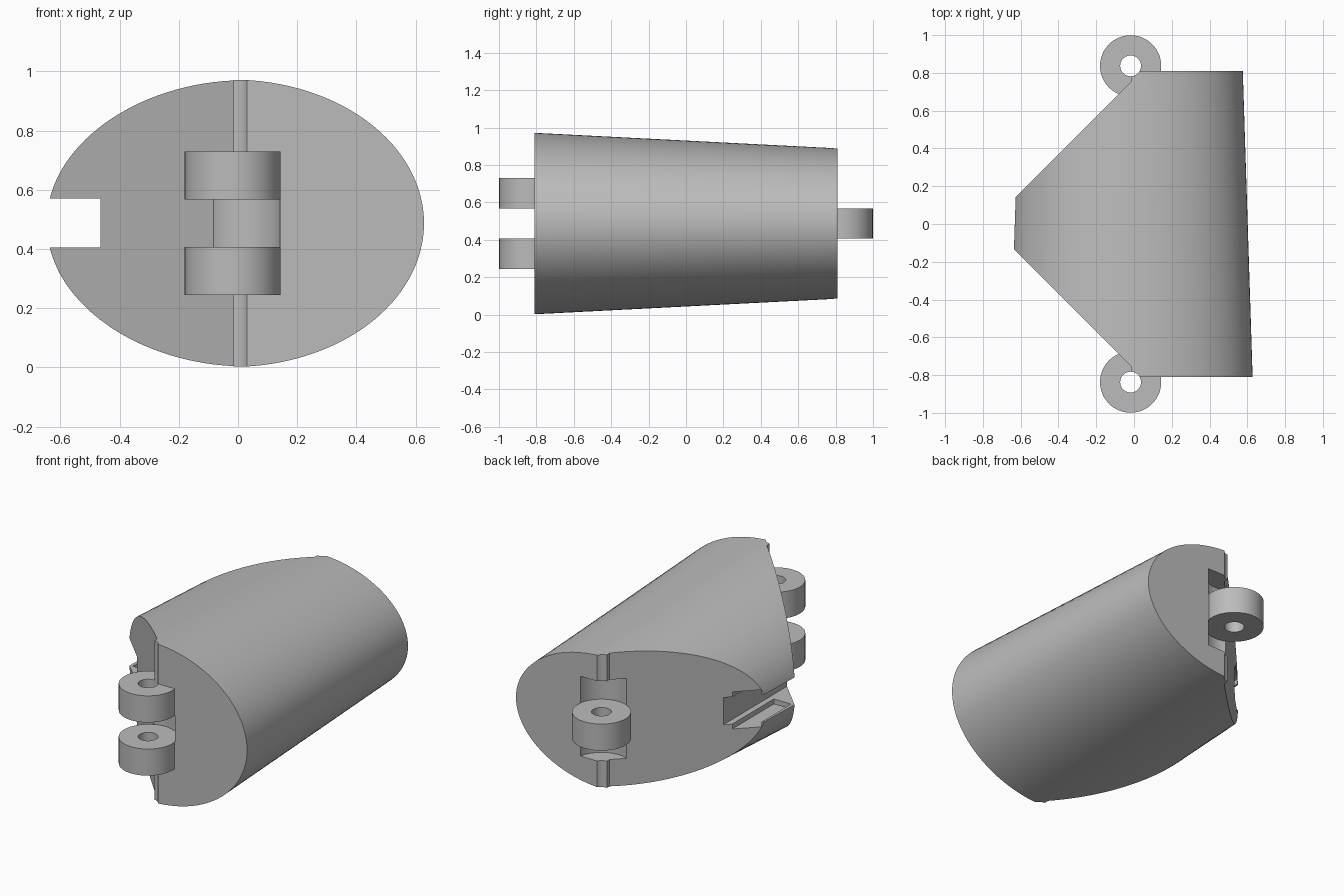
import bpy, bmesh
from math import cos, sin, tau, radians

cube = bpy.data.objects.get("Cube")
if cube:
    bpy.data.objects.remove(cube, do_unlink=True)

grey = bpy.data.materials.new("plain grey")
grey.use_nodes = True
grey.diffuse_color = (0.5, 0.5, 0.5, 1)
grey.node_tree.nodes["Principled BSDF"].inputs["Base Color"].default_value = (0.5, 0.5, 0.5, 1)

PIN_X, PIN_Y = -0.018, 0.837      # hinge axis
RING_R, HOLE_R = 0.162, 0.055
Z = [0.245, 0.407, 0.568, 0.73]   # knuckle levels


def loft(name, loops):
    """Closed solid through matching loops of points."""
    bm = bmesh.new()
    rows = [[bm.verts.new(p) for p in loop] for loop in loops]
    n = len(rows[0])
    for a, b in zip(rows, rows[1:]):
        for i in range(n):
            bm.faces.new((a[i], a[(i + 1) % n], b[(i + 1) % n], b[i]))
    bm.faces.new(rows[0][::-1])
    bm.faces.new(rows[-1])
    bmesh.ops.recalc_face_normals(bm, faces=bm.faces)
    mesh = bpy.data.meshes.new(name)
    bm.to_mesh(mesh)
    bm.free()
    mesh.materials.append(grey)
    obj = bpy.data.objects.new(name, mesh)
    bpy.context.collection.objects.link(obj)
    return obj


def prism(name, outline, z0, z1):
    return loft(name, [[(x, y, z) for x, y in outline] for z in (z0, z1)])


def box(name, x0, x1, y0, y1, z0, z1):
    return prism(name, [(x0, y0), (x1, y0), (x1, y1), (x0, y1)], z0, z1)


def cylinder(name, y, r, z0, z1, n=64):
    ring = [(PIN_X + r * cos(tau * i / n), y + r * sin(tau * i / n)) for i in range(n)]
    return prism(name, ring, z0, z1)


def select(obj):
    bpy.ops.object.select_all(action='DESELECT')
    obj.select_set(True)
    bpy.context.view_layer.objects.active = obj


def boolean(target, tool, operation='DIFFERENCE'):
    tool.hide_render = True
    select(target)
    mod = target.modifiers.new("cut", 'BOOLEAN')
    mod.operation, mod.solver, mod.object = operation, 'EXACT', tool
    bpy.ops.object.modifier_apply(modifier=mod.name)
    bpy.data.objects.remove(tool, do_unlink=True)


def smooth(obj):
    select(obj)
    bpy.ops.object.shade_smooth_by_angle(angle=radians(30))


# Tapered oval body
def oval(y, rx, rz, n=128):
    return [(-0.02 + rx * cos(tau * i / n), y, 0.487 + rz * sin(tau * i / n)) for i in range(n)]


body = loft("segment_body", [oval(-0.81, 0.648, 0.485), oval(0.81, 0.596, 0.402)])

# Slanted reliefs on the bending side
half = [(1, 0.95), (-0.015, 0.95), (-0.015, 0.755), (-0.72, 0.05)]
outline = half + [(x, -y) for x, y in reversed(half)]
boolean(body, prism("relief", outline, -0.5, 1.5), 'INTERSECT')

# Slot along the bending side, with a shallow recess in its walls
boolean(body, box("slot", -1, -0.465, -1, 1, Z[1] - 0.002, Z[2] + 0.002))
boolean(body, box("slot_recess", -0.615, -0.50, -0.13, 0.7, 0.375, 0.60))

# Clearance pockets for the mating knuckles
for y, z0, z1 in ((-PIN_Y, Z[1], Z[2]), (PIN_Y, Z[0], Z[1]), (PIN_Y, Z[2], Z[3])):
    boolean(body, cylinder("pocket", y, RING_R + 0.001, z0, z1))

# Pin grooves running the full height at both ends
for y in (-PIN_Y, PIN_Y):
    boolean(body, cylinder("pin_groove", y, HOLE_R, -0.5, 1.5))
smooth(body)

# Hinge knuckles: two at the front, one at the back
for name, y, z0, z1 in (("front_lower_knuckle", -PIN_Y, Z[0], Z[1]),
                        ("front_upper_knuckle", -PIN_Y, Z[2], Z[3]),
                        ("back_knuckle", PIN_Y, Z[1], Z[2])):
    knuckle = cylinder(name, y, RING_R, z0, z1)
    boolean(knuckle, cylinder("pin_hole", y, HOLE_R, -0.5, 1.5))
    smooth(knuckle)
